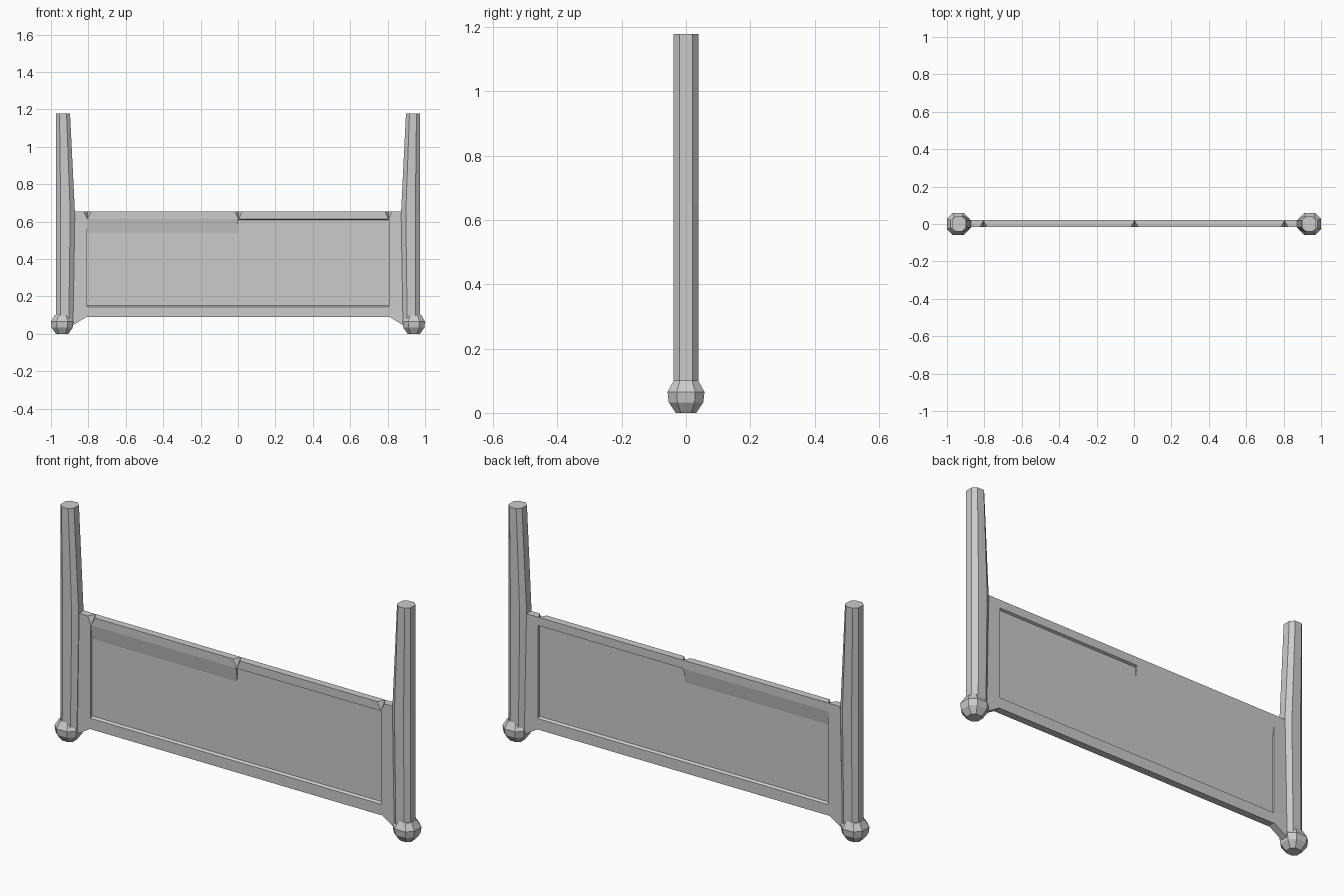
import bpy, bmesh

if "Cube" in bpy.data.objects:
    bpy.data.objects.remove(bpy.data.objects["Cube"])

Y0, Y1 = -0.016, 0.021      # frame front and back
P0, P1 = -0.004, 0.009      # thin panel front and back


def finish(name, bm):
    bmesh.ops.recalc_face_normals(bm, faces=bm.faces)
    me = bpy.data.meshes.new(name)
    bm.to_mesh(me)
    bm.free()
    ob = bpy.data.objects.new(name, me)
    bpy.context.collection.objects.link(ob)
    return ob


def add_loft(bm, rings):
    """Skin closed rings of equal length and cap both ends."""
    vs = [[bm.verts.new(p) for p in r] for r in rings]
    n = len(vs[0])
    for a, b in zip(vs, vs[1:]):
        for i in range(n):
            j = (i + 1) % n
            bm.faces.new((a[i], a[j], b[j], b[i]))
    bm.faces.new(vs[0])
    bm.faces.new(vs[-1])


def loft(name, rings):
    bm = bmesh.new()
    add_loft(bm, rings)
    return finish(name, bm)


def prism_y(name, xz, y0=Y0, y1=Y1):
    return loft(name, [[(x, y, z) for x, z in xz] for y in (y0, y1)])


def prism_x(name, yz, x0, x1):
    return loft(name, [[(x, y, z) for y, z in yz] for x in (x0, x1)])


def octagon(x_in, x_out, ry, z, s):
    """Octagon spanning x_in..x_out (mirrored by s)."""
    c, r = (x_in + x_out) / 2, (x_out - x_in) / 2
    k = 0.5
    pts = [(1, -k), (1, k), (k, 1), (-k, 1), (-1, k), (-1, -k), (-k, -1), (k, -1)]
    return [(s * (c + px * r), py * ry, z) for px, py in pts]


framed = []
for s, side in ((-1, "left"), (1, "right")):
    # tapered post, its inner side leaning out towards the panel
    loft(side + "_post", [octagon(i, 0.973, 0.039, z, s) for i, z in
                          ((0.882, 0.05), (0.872, 0.65), (0.898, 1.178))])
    # faceted ball foot
    loft(side + "_foot", [octagon(0.94 - r, 0.94 + r, r * 0.96, z, s) for r, z in
                          ((0.033, 0), (0.056, 0.033), (0.06, 0.065), (0.04, 0.1))])
    # upright of the panel frame with its slanted lower end
    framed.append(prism_y(side + "_stile", [(s * x, z) for x, z in
                  ((0.808, 0.655), (0.872, 0.655), (0.885, 0.045), (0.808, 0.092))]))

# bottom rail with a small sloped ledge
prism_x("bottom_rail", [(Y0, 0.09), (Y1, 0.09), (Y1, 0.145), (P1, 0.152),
                        (P0, 0.152), (Y0, 0.145)], -0.808, 0.808)
# top rail: left half slopes into the panel, right half is a square step
for name, low, x0, x1 in (("top_rail_left", 0.54, -0.808, 0),
                          ("top_rail_right", 0.608, 0, 0.808)):
    framed.append(prism_x(name, [(Y0, 0.655), (Y1, 0.655), (Y1, 0.613), (P1, low),
                                 (P0, low), (Y0, 0.613)], x0, x1))
# thin inset panel
prism_y("panel", [(-0.82, 0.12), (0.82, 0.12), (0.82, 0.62), (-0.82, 0.62)], P0, P1)

# triangular notches in the top front edge at each joint
bm = bmesh.new()
for x in (-0.805, 0.003, 0.805):
    v = [bm.verts.new(p) for p in ((x - 0.022, Y0 - 0.002, 0.658), (x + 0.022, Y0 - 0.002, 0.658),
                                   (x, Y0 - 0.002, 0.61), (x, Y1 - 0.001, 0.658))]
    for a, b, c in ((0, 1, 2), (0, 1, 3), (1, 2, 3), (0, 2, 3)):
        bm.faces.new((v[a], v[b], v[c]))
cutter = finish("notch_cutter", bm)
cutter.hide_render = True
cutter.display_type = 'WIRE'
for ob in framed:
    m = ob.modifiers.new("notches", 'BOOLEAN')
    m.operation = 'DIFFERENCE'
    m.object = cutter
    m.solver = 'EXACT'
